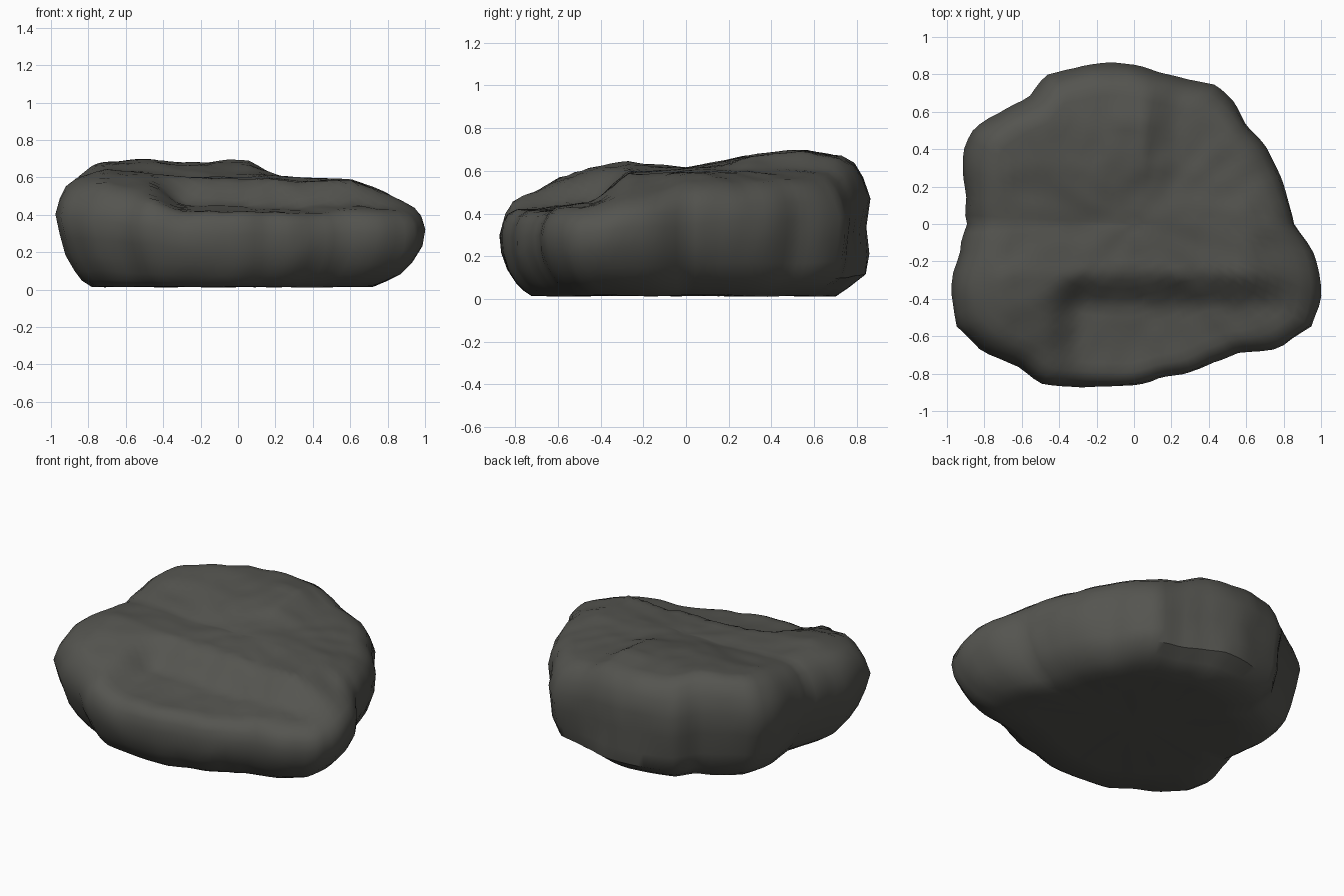
import bpy
import bmesh
from math import sin, cos, radians
from mathutils import Vector, noise

old_cube = bpy.data.objects.get("Cube")
if old_cube:
    bpy.data.objects.remove(old_cube, do_unlink=True)

# Plan outline: radius every ten degrees, counter-clockwise from +x
OUTLINE = [.86, .83, .82, .82, .81, .85, .87, .83, .83, .86, .88, .9,
           .93, .88, .94, 1.0, .98, .92, .89, .95, 1.05, 1.09, 1.05, .98,
           .98, .92, .88, .86, .83, .85, .85, .89, 1.02, 1.1, 1.06, .98]

# Top surface heights, one row per depth station, left to right along x
STATIONS_X = [-.9, -.72, -.45, -.3, .06, .22, .6, .9]
STATIONS_Y = [-.8, -.6, -.43, -.27, 0, .3, .55, .8]
HEIGHTS = [
    [.45, .47, .47, .41, .41, .41, .40, .39],
    [.53, .57, .54, .44, .43, .42, .43, .41],
    [.57, .62, .58, .46, .44, .44, .45, .43],
    [.59, .64, .62, .60, .59, .58, .59, .47],
    [.58, .61, .61, .60, .60, .60, .59, .48],
    [.61, .67, .68, .67, .66, .61, .56, .48],
    [.66, .70, .70, .69, .69, .61, .53, .46],
    [.58, .64, .66, .66, .65, .59, .49, .45],
]

# Flank cross-sections: share of the outline radius at each level,
# for the left-hand, back, right-hand and front directions in turn
LEVELS = [0, .06, .15, .3, .5, .7, .85, .95, 1]
FLANKS = [
    [.70, .78, .86, .93, .985, 1, .99, .95, .88],
    [.81, .88, .97, .985, .97, .985, .95, .91, .84],
    [.78, .84, .88, .93, .97, 1, .97, .93, .87],
    [.84, .88, .92, .96, .99, 1, .99, .965, .92],
]
SEGMENTS = 120
TOP_RINGS = 16
FLOOR = .015


def mix(a, b, t):
    return a * (1 - t) + b * t


def locate(stations, value):
    """Interval index and fraction of a value along the stations."""
    value = min(max(value, stations[0]), stations[-1])
    i = 0
    while i < len(stations) - 2 and value > stations[i + 1]:
        i += 1
    return i, (value - stations[i]) / (stations[i + 1] - stations[i])


def top_height(x, y):
    i, u = locate(STATIONS_X, x)
    j, v = locate(STATIONS_Y, y)
    near = mix(HEIGHTS[j][i], HEIGHTS[j][i + 1], u)
    far = mix(HEIGHTS[j + 1][i], HEIGHTS[j + 1][i + 1], u)
    return mix(near, far, v)


def around(values, degrees):
    """Value at an angle from evenly spaced samples of a full turn."""
    step = degrees / 360 * len(values)
    i = int(step)
    return mix(values[i % len(values)], values[(i + 1) % len(values)], step - i)


def lump(p):
    """Broad lumps and smaller chips that roughen the stone."""
    q = p + Vector((5, 5, 5))
    return noise.noise(q * 4) + .6 * noise.noise(q * 9)


def stone_point(degrees, share, level):
    a = radians(degrees)
    radius = around(OUTLINE, degrees) * share
    x, y = radius * cos(a), radius * sin(a)
    p = Vector((x, y, mix(FLOOR, top_height(x, y), level)))
    # Chip the flanks inwards and outwards, the top up and down
    flank = 4 * level * (1 - level)
    rough = lump(p)
    p.x *= 1 + .018 * flank * rough
    p.y *= 1 + .018 * flank * rough
    p.z += (.008 * level + .006) * rough
    return p


def flank_ring(index):
    shares = [flank[index] for flank in FLANKS]
    return [(360 * k / SEGMENTS, around(shares, 360 * k / SEGMENTS))
            for k in range(SEGMENTS)]


def build_boulder():
    bm = bmesh.new()

    def add_ring(ring, scale, level):
        return [bm.verts.new(stone_point(d, s * scale, level)) for d, s in ring]

    # Underside, flanks, then the crown closing towards the middle
    bottom, shoulder = flank_ring(0), flank_ring(len(LEVELS) - 1)
    loops = [add_ring(bottom, scale, 0) for scale in (.25, .5, .75)]
    for index, level in enumerate(LEVELS):
        loops.append(add_ring(flank_ring(index), 1, level))
    for step in range(1, TOP_RINGS):
        loops.append(add_ring(shoulder, 1 - step / TOP_RINGS, 1))

    for low, high in zip(loops, loops[1:]):
        for k in range(SEGMENTS):
            n = (k + 1) % SEGMENTS
            bm.faces.new((low[k], low[n], high[n], high[k]))
    base = bm.verts.new(stone_point(0, 0, 0))
    crown = bm.verts.new(stone_point(0, 0, 1))
    for k in range(SEGMENTS):
        n = (k + 1) % SEGMENTS
        bm.faces.new((base, loops[0][n], loops[0][k]))
        bm.faces.new((crown, loops[-1][k], loops[-1][n]))
    bmesh.ops.recalc_face_normals(bm, faces=bm.faces)

    mesh = bpy.data.meshes.new("boulder")
    bm.to_mesh(mesh)
    bm.free()
    obj = bpy.data.objects.new("boulder", mesh)
    bpy.context.collection.objects.link(obj)
    return obj


# Dark stone colour
stone = bpy.data.materials.new("dark_stone")
stone.use_nodes = True
colour = (.09, .09, .08, 1)
stone.diffuse_color = colour
stone.node_tree.nodes["Principled BSDF"].inputs["Base Color"].default_value = colour

boulder = build_boulder()
boulder.data.materials.append(stone)
bpy.context.view_layer.objects.active = boulder
boulder.select_set(True)
bpy.ops.object.shade_smooth_by_angle(angle=radians(40))
